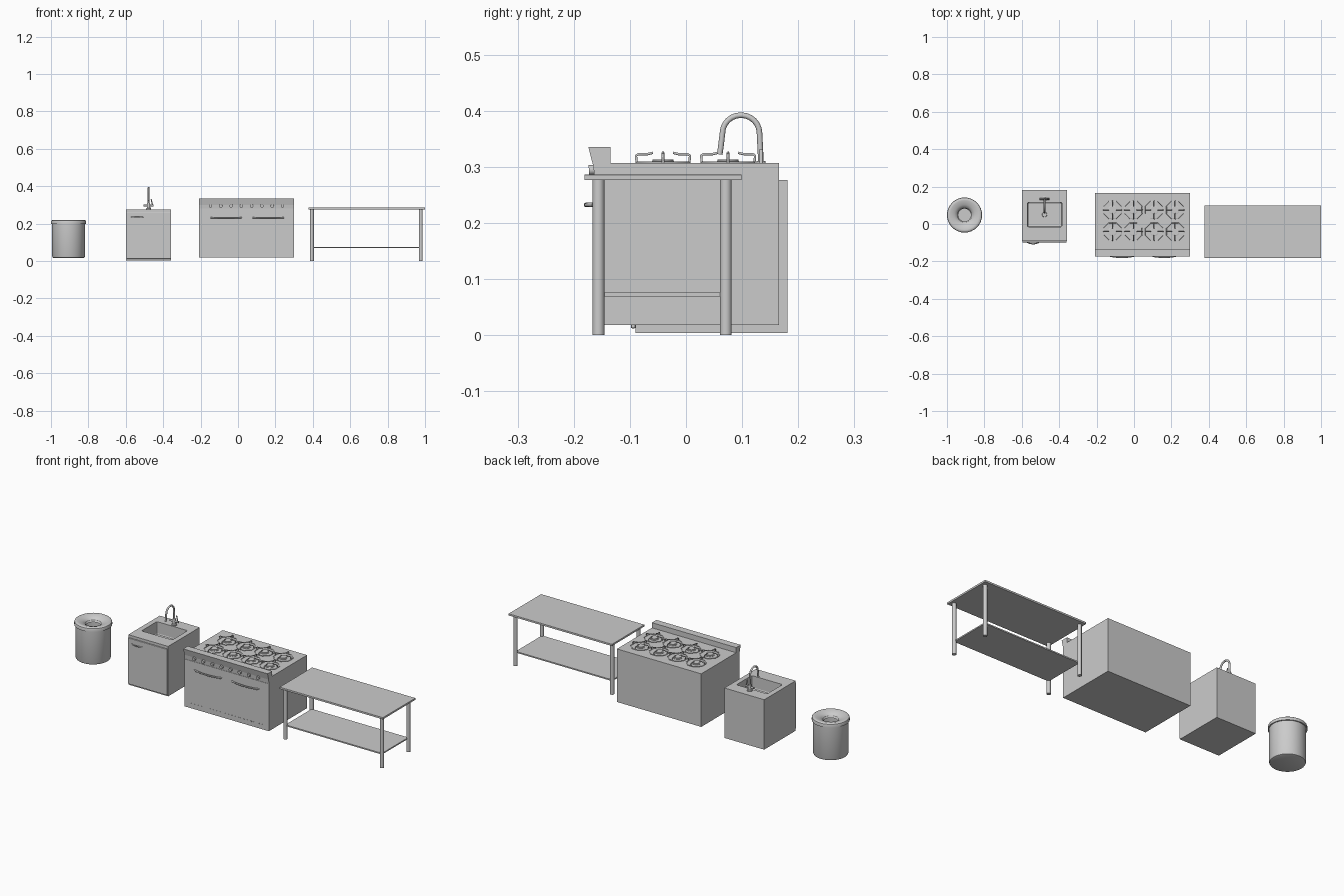
import bpy, bmesh, math
from mathutils import Vector

if "Cube" in bpy.data.objects:
    bpy.data.objects.remove(bpy.data.objects["Cube"])


def finish(bm, name, smooth=False, bevel=0):
    bmesh.ops.recalc_face_normals(bm, faces=bm.faces)
    me = bpy.data.meshes.new(name)
    bm.to_mesh(me)
    bm.free()
    ob = bpy.data.objects.new(name, me)
    bpy.context.collection.objects.link(ob)
    bpy.ops.object.select_all(action='DESELECT')
    ob.select_set(True)
    bpy.context.view_layer.objects.active = ob
    if smooth:
        bpy.ops.object.shade_smooth_by_angle(angle=math.radians(35))
    if bevel:
        m = ob.modifiers.new("bevel", 'BEVEL')
        m.width, m.segments = bevel, 2
    return ob


def box(name, x, y, z, bevel=0):
    """Box from (min, max) ranges."""
    bm = bmesh.new()
    bmesh.ops.create_cube(bm, size=1)
    for v in bm.verts:
        v.co = [(r[0] + r[1]) / 2 + c * (r[1] - r[0]) for r, c in zip((x, y, z), v.co)]
    return finish(bm, name, bevel=bevel)


def lathe(name, pts, loc, n=32):
    """Spin an (r, z) profile about a vertical axis."""
    bm = bmesh.new()
    vs = [bm.verts.new((r, 0, z)) for r, z in pts]
    es = [bm.edges.new(p) for p in zip(vs, vs[1:])]
    bmesh.ops.spin(bm, geom=vs + es, cent=(0, 0, 0), axis=(0, 0, 1),
                   angle=math.tau, steps=n, use_duplicate=False)
    bmesh.ops.remove_doubles(bm, verts=bm.verts, dist=1e-5)
    ob = finish(bm, name, True)
    ob.location = loc
    return ob


def rod(name, a, b, r, n=16):
    a, b = Vector(a), Vector(b)
    bm = bmesh.new()
    bmesh.ops.create_cone(bm, cap_ends=True, segments=n, radius1=r, radius2=r, depth=(b - a).length)
    ob = finish(bm, name, True)
    ob.location = (a + b) / 2
    ob.rotation_mode = 'QUATERNION'
    ob.rotation_quaternion = (b - a).to_track_quat('Z', 'Y')
    return ob


def tube(name, pts, r, cyclic=False, res=3):
    cu = bpy.data.curves.new(name, 'CURVE')
    cu.dimensions = '3D'
    cu.bevel_depth, cu.bevel_resolution, cu.use_fill_caps = r, res, True
    s = cu.splines.new('POLY')
    s.points.add(len(pts) - 1)
    for p, c in zip(s.points, pts):
        p.co = (*c, 1)
    s.use_cyclic_u = cyclic
    s.use_smooth = True
    ob = bpy.data.objects.new(name, cu)
    bpy.context.collection.objects.link(ob)
    return ob


def bow_handle(name, x0, x1, y, z, depth, r):
    pts = []
    for i in range(13):
        t = i / 12
        pts.append((x0 + (x1 - x0) * t, y - depth * math.sin(math.pi * t) ** 0.7 if 0 < i < 12 else y, z))
    return tube(name, pts, r)


# Waste bin: open body and funnel lid
bin_loc = (-0.906, 0.048, 0)
lathe("bin_body", [(0, .015), (.078, .015), (.085, .018), (.088, .025), (.088, .203),
                   (.085, .203), (.085, .03), (0, .03)], bin_loc)
lathe("bin_lid", [(.086, .199), (.094, .199), (.094, .21), (.092, .216), (.086, .22), (.078, .22),
                  (.055, .213), (.042, .205), (.036, .193), (.034, .193),
                  (.040, .203), (.055, .209), (.08, .214), (.086, .21), (.086, .199)], bin_loc)

# Sink cabinet with basin cut into the top
cab = box("sink_cabinet", (-.598, -.358), (-.09, .181), (.004, .276))
cut = box("basin_cutter", (-.57, -.385), (-.016, .116), (.205, .35), .008)
cut.hide_render = True
m = cab.modifiers.new("basin", 'BOOLEAN')
m.object, m.solver = cut, 'EXACT'
bpy.context.view_layer.objects.active = cab
bpy.ops.object.modifier_apply(modifier="basin")
bpy.data.objects.remove(cut)
lathe("sink_drain", [(0, .208), (.012, .208), (.014, .2045)], (-.478, .05, 0), 20)
box("sink_door", (-.596, -.36), (-.098, -.09), (.012, .262), .002)
bow_handle("sink_door_handle", -.571, -.508, -.097, .235, .009, .003)

# Gooseneck tap
fx = -.478
lathe("tap_base", [(0, .276), (.014, .276), (.014, .281), (.009, .284), (.008, .31), (0, .311)],
      (fx, .134, 0), 20)
neck = [(fx, .134, .30), (fx, .132, .34)]
for i in range(13):
    a = math.pi * i / 12
    neck.append((fx, .098 + .033 * math.cos(a), .36 + .032 * math.sin(a)))
neck += [(fx, .062, .335), (fx, .060, .322)]
tube("tap_neck", neck, .005, res=4)
rod("tap_crossbar", (fx - .026, .134, .296), (fx + .026, .134, .296), .005)
rod("tap_lever", (fx + .022, .134, .296), (fx + .014, .134, .33), .003)

# Range body and the sloped control panel
box("range_body", (-.208, .3), (-.163, .166), (.018, .307))
bm = bmesh.new()
prof = [(-.163, .28), (-.165, .3), (-.174, .335), (-.135, .335), (-.135, .28)]
f = bm.faces.new([bm.verts.new((-.208, y, z)) for y, z in prof])
ext = bmesh.ops.extrude_face_region(bm, geom=[f])
bmesh.ops.translate(bm, vec=(.508, 0, 0),
                    verts=[v for v in ext['geom'] if isinstance(v, bmesh.types.BMVert)])
finish(bm, "control_panel")
box("oven_door", (-.206, .298), (-.165, -.16), (.07, .277))
for i in range(8):
    x = -.147 + .385 * i / 7
    rod("control_knob", (x, -.160, .295), (x, -.173, .294), .009)
for x in (-.147, .078):
    bow_handle("oven_handle", x, x + .166, -.164, .232, .014, .0042)
for i in range(20):
    x = -.17 + .43 * i / 19
    box("vent_slot", (x - .005, x + .005), (-.1645, -.16), (.042, .046))

# Burners with caps, octagonal pan supports and four bent fingers
for x in (-.115, -.003, .108, .22):
    for y in (-.041, .075):
        lathe("burner", [(.024, .306), (.024, .309), (.019, .310), (.019, .313), (0, .313)], (x, y, 0), 20)
        tube("grate_ring", [(x + .05 * math.cos(a), y + .05 * math.sin(a), .308)
                            for a in (math.pi * (k / 4 + .125) for k in range(8))], .002, True, 1)
        for k in range(4):
            c, s = round(math.cos(k * math.pi / 2)), round(math.sin(k * math.pi / 2))
            tube("grate_finger", [(x + c * r, y + s * r, z) for r, z in
                                  ((.047, .307), (.048, .32), (.044, .3225), (.028, .3225), (.018, .325))],
                 .0025, res=1)

# Work table: top, shelf and four legs
box("table_top", (.377, 1.0), (-.181, .099), (.276, .286), .001)
box("table_shelf", (.395, .977), (-.156, .07), (.069, .076))
for x in (.395, .977):
    for y in (-.156, .071):
        rod("table_leg", (x, y, 0), (x, y, .278), .0105, 20)
